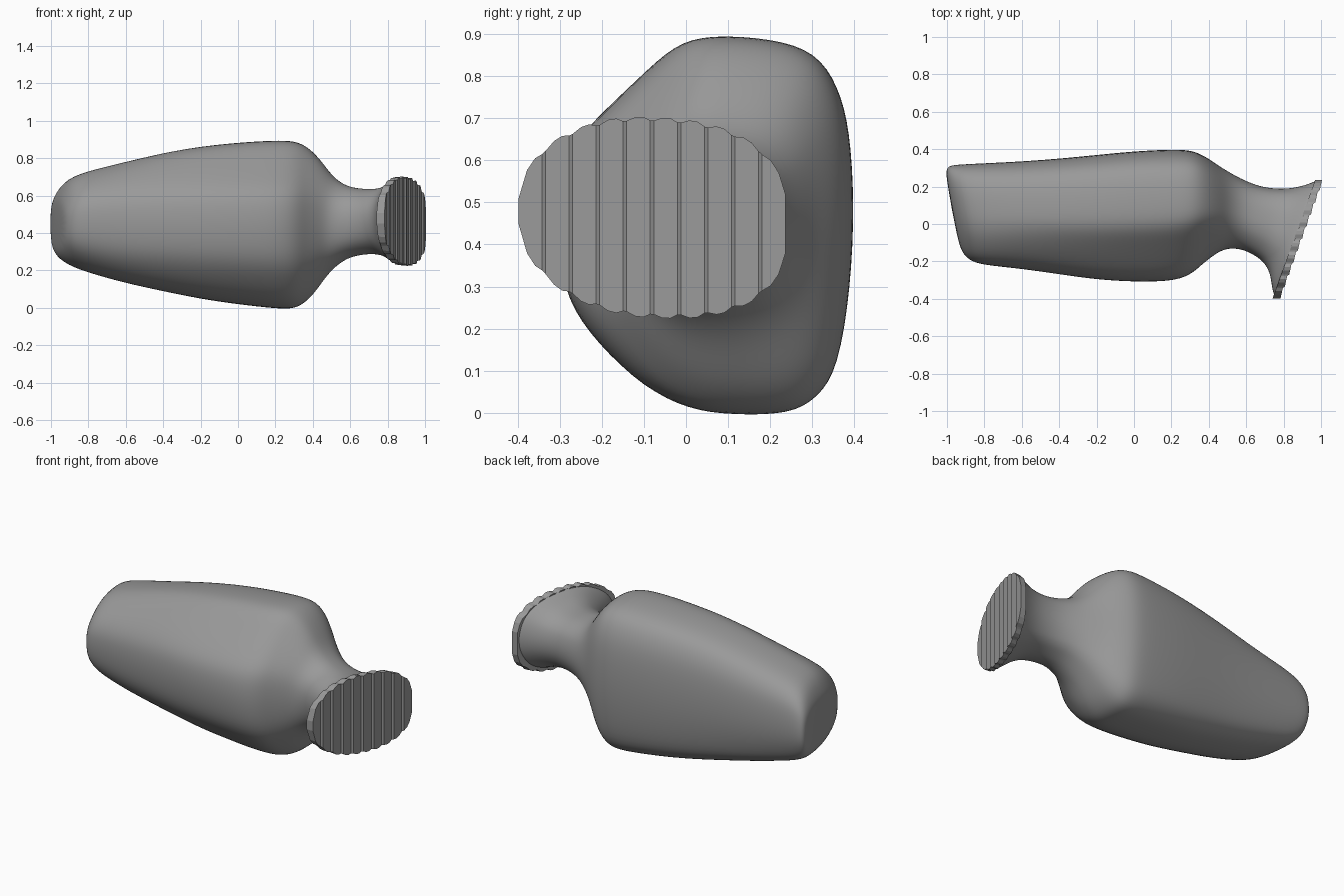
import bpy, bmesh, math

if "Cube" in bpy.data.objects:
    bpy.data.objects.remove(bpy.data.objects["Cube"])

grey = bpy.data.materials.new("stone grey")
grey.diffuse_color = (0.32, 0.32, 0.32, 1)
grey.use_nodes = True
grey.node_tree.nodes["Principled BSDF"].inputs["Base Color"].default_value = grey.diffuse_color

# Lopsided body cross-section in unit (y, z), clockwise from the top
SECTION = [(.01, 1), (.44, .98), (.74, .91), (.89, .73), (.97, .5), (1, .1), (.975, -.33),
           (.89, -.76), (.75, -.91), (.56, -1), (.15, -1), (-.13, -.975), (-.43, -.86),
           (-.72, -.64), (-.93, -.42), (-1, -.1), (-1, .15), (-.94, .38), (-.71, .57),
           (-.42, .79), (-.21, .95)]

# Rings: x at front edge, x at back edge, y min, y max, z min, z max, roundness
RINGS = [
    (-.94, -1.005, -.11, .25, .33, .56, .8), (-.905, -1.005, -.175, .31, .28, .61, .8),
    (-.85, -.955, -.21, .32, .225, .70, .75), (-.75, -.80, -.225, .327, .18, .74, .65),
    (-.6, -.6, -.24, .337, .13, .783, .5), (-.4, -.4, -.269, .352, .087, .832, .3),
    (-.2, -.2, -.298, .372, .046, .867, .15), (0, 0, -.31, .392, .018, .888, .05),
    (.2, .2, -.308, .402, -.004, .900, 0), (.3, .3, -.275, .398, -.007, .897, 0),
    (.36, .36, -.22, .375, .027, .872, .1), (.41, .41, -.18, .345, .077, .83, .3),
    (.46, .46, -.145, .31, .15, .77, .6), (.51, .51, -.13, .28, .21, .70, .85),
    (.58, .58, -.135, .24, .265, .65, 1), (.65, .68, -.17, .20, .285, .637, 1),
    (.70, .78, -.21, .19, .288, .635, 1), (.73, .86, -.27, .197, .272, .652, 1),
    (.737, .93, -.345, .217, .248, .682, 1), (.75, .97, -.387, .235, .235, .697, 1),
    (.76, .985, -.39, .237, .234, .699, 1),
]


def super_ellipse(angle, power):
    c, s = math.cos(angle), math.sin(angle)
    r = (abs(c) ** power + abs(s) ** power) ** (-1 / power)
    return r * c, r * s


def finish(bm, name):
    bmesh.ops.recalc_face_normals(bm, faces=bm.faces)
    mesh = bpy.data.meshes.new(name)
    bm.to_mesh(mesh)
    bm.free()
    mesh.materials.append(grey)
    obj = bpy.data.objects.new(name, mesh)
    bpy.context.collection.objects.link(obj)
    return obj


def bridge(bm, rows):
    """Skin consecutive closed rows of vertices and cap both ends."""
    n = len(rows[0])
    for a, b in zip(rows, rows[1:]):
        for i in range(n):
            j = (i + 1) % n
            bm.faces.new((a[i], a[j], b[j], b[i]))
    bm.faces.new(rows[0])
    bm.faces.new(rows[-1][::-1])


# Body, shoulder, neck and flare lofted as one skin
bm = bmesh.new()
rows = []
for xa, xb, y0, y1, z0, z1, rnd in RINGS:
    row = []
    for u, v in SECTION:
        eu, ev = super_ellipse(math.atan2(v, u), 2.8 if xa < .3 else 2.25)
        u, v = u + (eu - u) * rnd, v + (ev - v) * rnd
        row.append(bm.verts.new((xa + (xb - xa) * (u + 1) / 2,
                                 (y0 + y1) / 2 + u * (y1 - y0) / 2,
                                 (z0 + z1) / 2 + v * (z1 - z0) / 2)))
    rows.append(row)
bridge(bm, rows)
body = finish(bm, "vase_body")
sub = body.modifiers.new("smooth", 'SUBSURF')
sub.levels = sub.render_levels = 2
for p in body.data.polygons:
    p.use_smooth = True

# Slanted end plate with stepped ridges and a scalloped rim
bm = bmesh.new()
rows = []
STEPS, Y0, Y1 = 10, -.40, .243
for i in range(STEPS):
    for t, bump in ((.03, 0), (.35, .008), (.65, .008), (.9, 0)):
        y = Y0 + (Y1 - Y0) * (i + t) / STEPS
        u = (y - (Y0 + Y1) / 2) / ((Y1 - Y0) / 2)
        power = 2.1 if u < 0 else 2.5
        half = .23 * (1 - abs(u) ** power) ** (1 / power) + bump
        mid = .464 - .015 * u
        plane = .768 + .36 * (y - Y0)
        front = .783 + .0233 * i + .014 * t
        rows.append([bm.verts.new(c) for c in (
            (front, y, mid - half), (front, y, mid + half),
            (plane - .028, y, mid + half * .985), (plane - .028, y, mid - half * .985))])
bridge(bm, rows)
finish(bm, "ridged_end_plate")
